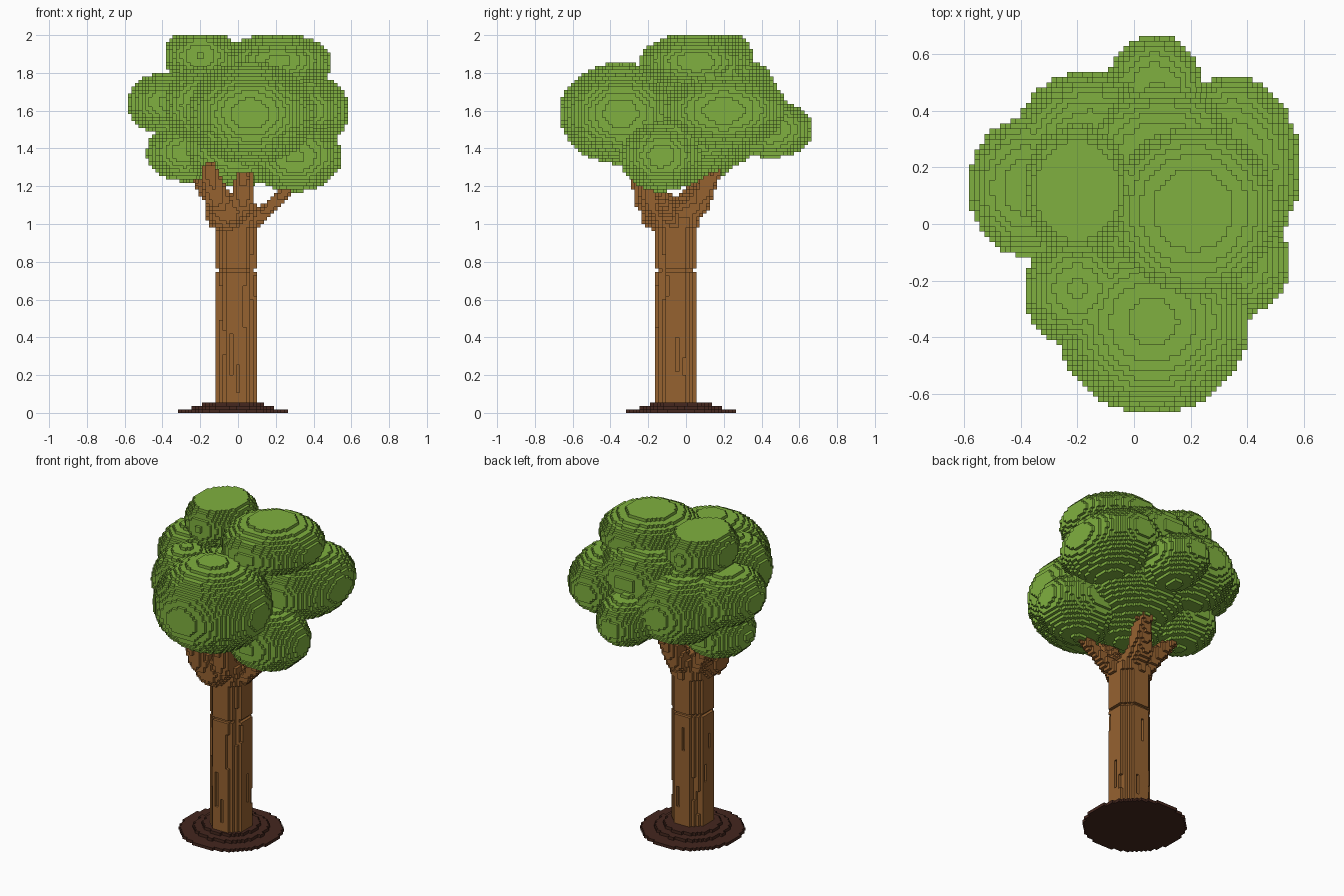
import bpy, bmesh, math, random
from mathutils import Vector

cube = bpy.data.objects.get("Cube")
if cube:
    bpy.data.objects.remove(cube, do_unlink=True)

random.seed(4)
H = 2 / 110  # voxel edge length


def material(name, rgb):
    m = bpy.data.materials.new(name)
    m.use_nodes = True
    m.diffuse_color = (*rgb, 1)
    bsdf = m.node_tree.nodes["Principled BSDF"]
    bsdf.inputs["Base Color"].default_value = (*rgb, 1)
    bsdf.inputs["Roughness"].default_value = 0.9
    return m


leaf_green = material("leaf green", (0.215, 0.435, 0.050))
bark_brown = material("bark brown", (0.305, 0.122, 0.030))
soil_brown = material("dark soil brown", (0.058, 0.020, 0.013))


def ellipsoid(cells, centre, radii, offset):
    """Add every voxel whose centre lies inside the ellipsoid."""
    c = [centre[a] / H - offset[a] for a in range(3)]
    r = [radii[a] / H for a in range(3)]
    spans = [range(math.floor(c[a] - r[a]) - 1, math.ceil(c[a] + r[a]) + 1) for a in range(3)]
    for i in spans[0]:
        dx = ((i + 0.5 - c[0]) / r[0]) ** 2
        for j in spans[1]:
            dxy = dx + ((j + 0.5 - c[1]) / r[1]) ** 2
            if dxy > 1:
                continue
            for k in spans[2]:
                if k < 110 and dxy + ((k + 0.5 - c[2]) / r[2]) ** 2 <= 1:
                    cells.add((i, j, k))


def disc(cells, centre, radius, k, offset):
    """Add one round layer of voxels at height index k."""
    cx, cy = centre[0] / H - offset[0], centre[1] / H - offset[1]
    n = math.ceil(radius / H) + 1
    for i in range(math.floor(cx) - n, math.floor(cx) + n + 1):
        for j in range(math.floor(cy) - n, math.floor(cy) + n + 1):
            if math.hypot(i + 0.5 - cx, j + 0.5 - cy) <= radius / H:
                cells.add((i, j, k))


def voxel_object(name, cells, mat, offset):
    """Build the outer skin of a set of voxels."""
    bm = bmesh.new()
    verts = {}

    def vert(p):
        if p not in verts:
            verts[p] = bm.verts.new([(p[a] + offset[a]) * H for a in range(3)])
        return verts[p]

    for cell in cells:
        for axis in range(3):
            u, v = (axis + 1) % 3, (axis + 2) % 3
            for side in (0, 1):
                near = list(cell)
                near[axis] += 2 * side - 1
                if tuple(near) in cells:
                    continue
                corners = []
                for du, dv in ((0, 0), (1, 0), (1, 1), (0, 1)):
                    p = list(cell)
                    p[axis] += side
                    p[u] += du
                    p[v] += dv
                    corners.append(vert(tuple(p)))
                bm.faces.new(corners if side else corners[::-1])
    mesh = bpy.data.meshes.new(name)
    bm.to_mesh(mesh)
    bm.free()
    mesh.materials.append(mat)
    obj = bpy.data.objects.new(name, mesh)
    bpy.context.collection.objects.link(obj)
    return obj


# Leaf canopy: overlapping rounded clumps (centre, radii)
LEAF_GRID = (0, 0.5, 0)
clumps = [
    ((0.21, 0.05, 1.86), (0.29, 0.295, 0.15)),     # top, left side
    ((-0.20, 0.12, 1.89), (0.19, 0.23, 0.16)),     # top, right side
    ((0.065, -0.345, 1.585), (0.34, 0.325, 0.27)),  # large front
    ((-0.38, 0.13, 1.64), (0.205, 0.245, 0.165)),  # right side
    ((-0.16, 0.27, 1.58), (0.27, 0.27, 0.22)),     # back right
    ((0.075, 0.45, 1.50), (0.175, 0.22, 0.15)),    # back
    ((0.35, 0.20, 1.60), (0.237, 0.325, 0.20)),    # left side
    ((0.30, -0.13, 1.36), (0.25, 0.22, 0.19)),     # low left front
    ((-0.28, 0.07, 1.38), (0.205, 0.21, 0.155)),   # low right
    ((-0.20, -0.23, 1.63), (0.19, 0.20, 0.20)),    # front right
    ((0.05, 0.08, 1.52), (0.36, 0.34, 0.25)),      # core
    ((0.10, 0.235, 1.71), (0.30, 0.245, 0.18)),    # upper back
    ((0.0, -0.05, 1.42), (0.30, 0.25, 0.22)),      # underside
]
canopy = set()
for centre, radii in clumps:
    ellipsoid(canopy, centre, radii, LEAF_GRID)
voxel_object("leaf_canopy", canopy, leaf_green, LEAF_GRID)

# Trunk: straight column with a ring groove and vertical bark slits
WOOD_GRID = (0.5, 0, 0)
TRUNK = (-0.5 * H, -3 * H)
trunk = set()
for k in range(3, 54):
    disc(trunk, TRUNK, 0.095 if k == 41 else 0.113, k, WOOD_GRID)
tx, ty = TRUNK[0] / H - WOOD_GRID[0], TRUNK[1] / H - WOOD_GRID[1]
for n in range(16):
    a = 2 * math.pi * (n + random.random() * 0.5) / 16
    start = random.randint(6, 42)
    length = random.randint(4, 13)
    # step inward until the outermost voxel column is met
    for step in range(80, 0, -1):
        col = (math.floor(tx + step * 0.1 * math.cos(a)), math.floor(ty + step * 0.1 * math.sin(a)))
        if (*col, 4) in trunk:
            break
    for k in range(start, min(start + length, 52)):
        trunk.discard((*col, k))
voxel_object("trunk", trunk, bark_brown, WOOD_GRID)

# Branches: flared crotch and tapering limbs (path points, start radius, end radius)
limbs = [
    ([(-0.06, -0.12, 1.06), (-0.11, -0.20, 1.13), (-0.15, -0.25, 1.28)], 0.1, 0.045),
    ([(0.02, -0.10, 1.05), (0.025, -0.17, 1.12), (0.03, -0.21, 1.25)], 0.08, 0.045),
    ([(0.0, -0.04, 1.02), (0.01, 0.06, 1.10), (0.05, 0.145, 1.29)], 0.085, 0.045),
    ([(0.05, -0.06, 1.0), (0.14, -0.10, 1.06), (0.27, -0.14, 1.19)], 0.05, 0.028),
    ([(-0.06, -0.05, 1.03), (-0.12, 0.01, 1.12), (-0.21, 0.08, 1.23)], 0.075, 0.03),
]
branches = set()
for k in range(54, 57):
    disc(branches, TRUNK, 0.12, k, WOOD_GRID)
ellipsoid(branches, (-0.06, -0.12, 1.06), (0.12, 0.125, 0.10), WOOD_GRID)
for path, r0, r1 in limbs:
    points = [Vector(p) for p in path]
    steps = 10
    for s in range(2 * steps + 1):
        seg = min(s // steps, 1)
        p = points[seg].lerp(points[seg + 1], s / steps - seg)
        r = r0 + (r1 - r0) * s / (2 * steps)
        ellipsoid(branches, p, (r, r, r), WOOD_GRID)
# leave out voxels the trunk already fills
branches -= trunk
voxel_object("branches", branches, bark_brown, WOOD_GRID)

# Soil mound: stepped round layers
SOIL_GRID = (0.5, 0.5, 0)
soil = set()
for k, radius in enumerate((0.292, 0.21, 0.16)):
    disc(soil, (-0.027, -0.027), radius, k, SOIL_GRID)
voxel_object("soil_mound", soil, soil_brown, SOIL_GRID)
